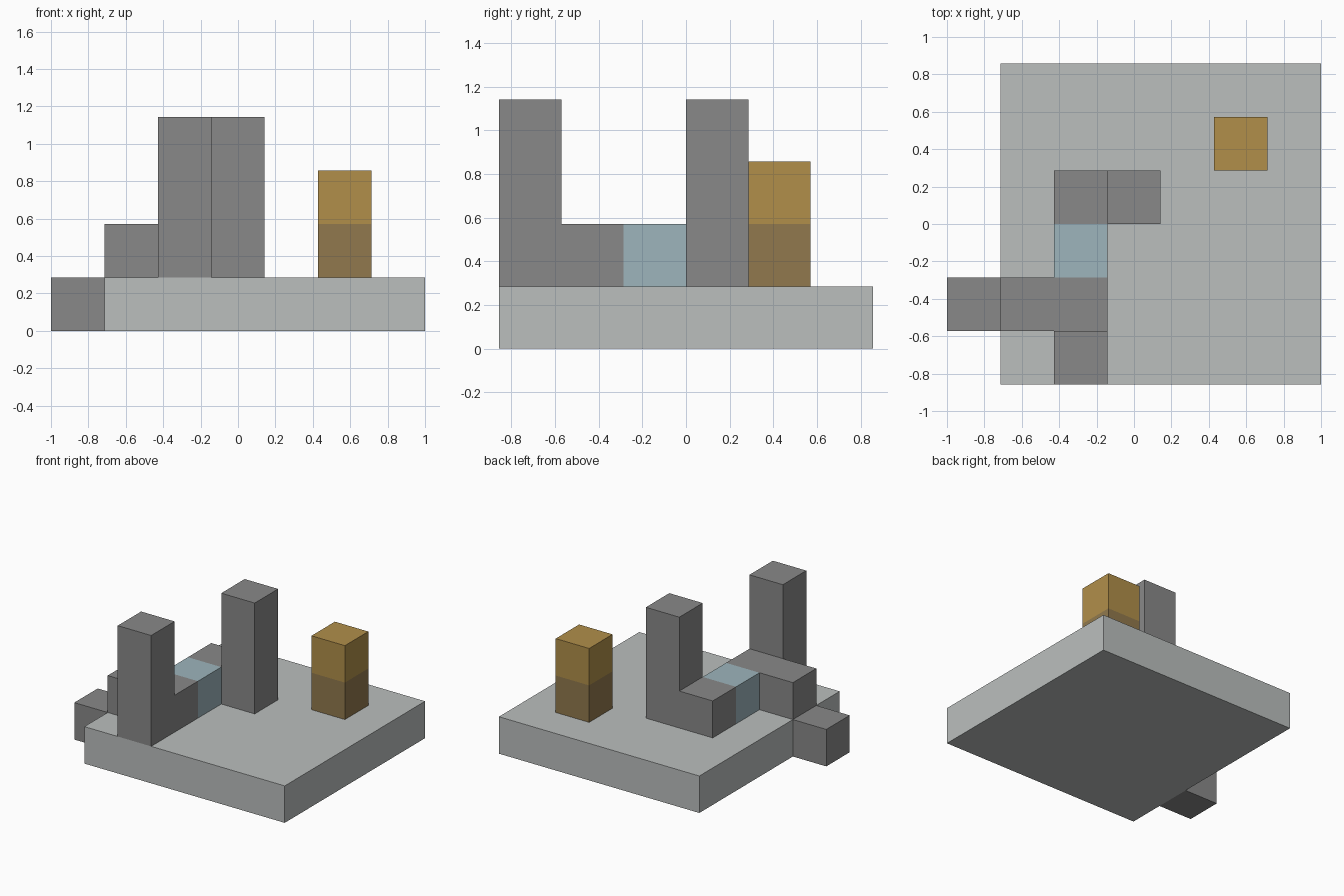
import bpy
import bmesh
import math
from mathutils import Matrix, Vector

old = bpy.data.objects.get("Cube")
if old:
    bpy.data.objects.remove(old, do_unlink=True)

U = 2 / 7                              # edge of one block
ORIGIN = Vector((-1, -3 * U, 0))       # corner of the block grid


def material(name, rgb):
    """Flat material from 8-bit sRGB values."""
    linear = [((c / 255 + 0.055) / 1.055) ** 2.4 for c in rgb]
    mat = bpy.data.materials.new(name)
    mat.use_nodes = True
    mat.diffuse_color = (*linear, 1)
    bsdf = mat.node_tree.nodes["Principled BSDF"]
    bsdf.inputs["Base Color"].default_value = (*linear, 1)
    bsdf.inputs["Roughness"].default_value = 0.9
    return mat


pale_stone = material("pale stone", (187, 191, 190))
dark_stone = material("dark stone", (137, 137, 137))
pale_blue = material("pale blue", (157, 181, 188))
gold = material("gold", (177, 143, 74))
brown = material("brown", (145, 121, 77))


def block_part(name, blocks, mats):
    """Join blocks (grid corner, size, material index) into one clean shell."""
    bm = bmesh.new()
    for corner, size, index in blocks:
        for i in range(size[0]):
            for j in range(size[1]):
                for k in range(size[2]):
                    centre = ORIGIN + (Vector(corner) + Vector((i + .5, j + .5, k + .5))) * U
                    made = bmesh.ops.create_cube(bm, size=U, matrix=Matrix.Translation(centre))
                    for face in {f for v in made["verts"] for f in v.link_faces}:
                        face.material_index = index
    # Remove the pairs of faces where blocks touch
    seen = {}
    for face in bm.faces:
        key = tuple(round(c, 3) + 0.0 for c in face.calc_center_median())
        seen.setdefault(key, []).append(face)
    inner = [f for pair in seen.values() if len(pair) > 1 for f in pair]
    bmesh.ops.delete(bm, geom=inner, context="FACES")
    bmesh.ops.remove_doubles(bm, verts=bm.verts[:], dist=0.001)
    bmesh.ops.dissolve_limit(bm, angle_limit=math.radians(1), verts=bm.verts[:],
                             edges=bm.edges[:], delimit={"MATERIAL"})
    mesh = bpy.data.meshes.new(name)
    bm.to_mesh(mesh)
    bm.free()
    for mat in mats:
        mesh.materials.append(mat)
    obj = bpy.data.objects.new(name, mesh)
    bpy.context.collection.objects.link(obj)
    return obj


# Square slab
block_part("base_slab", [((1, 0, 0), (6, 6, 1), 0)], [pale_stone])

# Step hanging off the side of the slab
block_part("side_step", [((0, 1, 0), (1, 1, 1), 0)], [dark_stone])

# Winding wall with two towers and a blue link
block_part("wall_and_towers", [
    ((1, 1, 1), (2, 1, 1), 0),         # low wall
    ((2, 0, 1), (1, 1, 3), 0),         # front tower
    ((2, 2, 1), (1, 1, 1), 1),         # blue link
    ((2, 3, 1), (1, 1, 1), 0),         # low corner
    ((3, 3, 1), (1, 1, 3), 0),         # back tower
], [dark_stone, pale_blue])

# Two-tone free-standing pillar
block_part("pillar", [
    ((5, 4, 1), (1, 1, 1), 0),
    ((5, 4, 2), (1, 1, 1), 1),
], [brown, gold])
